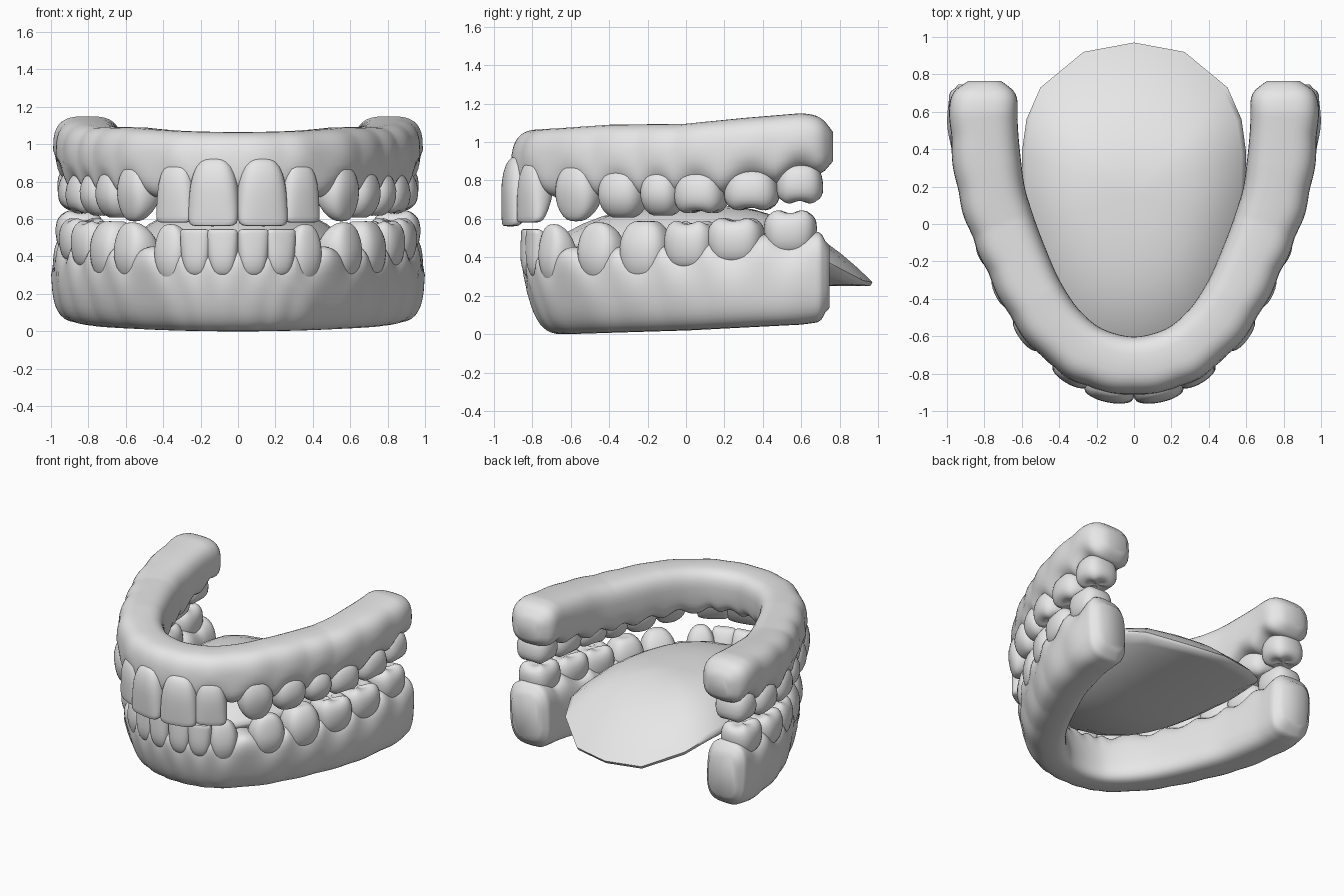
import bpy, bmesh, math
from mathutils import Vector

if "Cube" in bpy.data.objects:
    bpy.data.objects.remove(bpy.data.objects["Cube"])

grey = bpy.data.materials.new("light_grey")
grey.diffuse_color = (0.8, 0.8, 0.8, 1)
grey.use_nodes = True
grey.node_tree.nodes["Principled BSDF"].inputs["Base Color"].default_value = grey.diffuse_color


def interp(table, v):
    """Linear lookup in a sorted list of (key, value)."""
    if v <= table[0][0]:
        return table[0][1]
    for (a, p), (b, q) in zip(table, table[1:]):
        if v <= b:
            return p + (q - p) * (v - a) / (b - a)
    return table[-1][1]


def spow(v, e):
    return math.copysign(abs(v) ** e, v)


def loft(name, rings, start=None, end=None, subsurf=0, angle=60):
    """Skin closed rings of points; ends close on a centre point or an n-gon."""
    bm = bmesh.new()
    vs = [[bm.verts.new(p) for p in r] for r in rings]
    n = len(vs[0])
    for a, b in zip(vs, vs[1:]):
        for i in range(n):
            j = (i + 1) % n
            bm.faces.new((a[i], a[j], b[j], b[i]))
    for ring, tip in ((vs[0], start), (vs[-1], end)):
        if tip is None:
            bm.faces.new(ring)
        else:
            c = bm.verts.new(tip)
            for i in range(n):
                bm.faces.new((ring[i], ring[(i + 1) % n], c))
    bmesh.ops.recalc_face_normals(bm, faces=bm.faces[:])
    me = bpy.data.meshes.new(name)
    bm.to_mesh(me)
    bm.free()
    me.materials.append(grey)
    ob = bpy.data.objects.new(name, me)
    bpy.context.collection.objects.link(ob)
    if subsurf:
        m = ob.modifiers.new("smooth", 'SUBSURF')
        m.levels = m.render_levels = subsurf
    bpy.ops.object.select_all(action='DESELECT')
    ob.select_set(True)
    bpy.context.view_layer.objects.active = ob
    bpy.ops.object.shade_smooth_by_angle(angle=math.radians(angle))
    return ob


def arch_path(half, steps=12):
    """Smooth horseshoe from right back round the front to left back."""
    pts = [Vector(p) for p in half] + [Vector((-x, y)) for x, y in half[-2::-1]]
    pts = [pts[0] * 2 - pts[1]] + pts + [pts[-1] * 2 - pts[-2]]
    out = []
    for i in range(1, len(pts) - 2):
        a, b, c, d = pts[i - 1:i + 3]
        for k in range(steps):
            t = k / steps
            out.append(0.5 * (2 * b + (c - a) * t + (2 * a - 5 * b + 4 * c - d) * t * t
                              + (3 * b - a - 3 * c + d) * t ** 3))
    out.append(pts[-2])
    normals = []
    for i in range(len(out)):
        t = (out[min(i + 1, len(out) - 1)] - out[max(i - 1, 0)]).normalized()
        normals.append(Vector((-t.y, t.x)))
    return out, normals


# crown profiles: (height 0 root .. 1 tip, width, depth), centre height, cusp depth
CROWN = {
    'incisor': ([(0, .4, .4), (.1, .72, .75), (.35, .95, 1), (.65, 1, .85), (.93, 1, .55), (1, .9, .35)], 1, 0),
    'canine': ([(0, .35, .4), (.12, .7, .75), (.4, .98, 1), (.65, .98, .85), (.86, .75, .6), (.98, .4, .3)], 1.0, 0),
    'premolar': ([(0, .5, .5), (.15, .84, .85), (.45, 1, 1), (.7, .96, .93), (.9, .74, .68), (1, .42, .4)], .95, 0),
    'molar': ([(0, .6, .6), (.15, .88, .88), (.45, 1, 1), (.72, 1, .96), (.93, .85, .8), (.99, .6, .55),
               (.94, .3, .3)], .88, .09),
}


def tooth(name, kind, outer, nrm, width, depth, z_root, z_tip):
    prof, mid, cusp = CROWN[kind]
    tan = Vector((-nrm.y, nrm.x))
    width, dz = width * 1.05, (z_tip - z_root) * 1.03
    keep = {'incisor': .8, 'canine': .4}.get(kind, 0)
    rings, n = [], 16
    for h, w, d in prof:
        c = outer - nrm * depth / 2
        if h > .5:
            c = c + nrm * keep * (1 - d) * depth / 2
        ring = []
        for k in range(n):
            a = 2 * math.pi * k / n
            p = c + tan * width / 2 * w * spow(math.cos(a), .75) + nrm * depth / 2 * d * spow(math.sin(a), .75)
            drop = cusp * abs(math.cos(2 * a)) if h > .85 else 0
            ring.append((p.x, p.y, z_root + dz * (h - drop)))
        rings.append(ring)
    loft(name, rings, (*(outer - nrm * depth / 2), z_root), (*c, z_root + dz * mid), subsurf=1, angle=80)


def build_arch(jaw, half, hw_tab, bot_tab, top_tab, tilt_tab, teeth, margin, end_r, end_min, square):
    path, nrm = arch_path(half)
    count = len(path)
    spots = []
    # teeth: found on the right half of the arch, then mirrored
    for name, kind, axis, pos, e, w, d, zr, zt in teeth:
        def outer(i):
            return path[i] + nrm[i] * (interp(hw_tab, path[i].y) + e)
        i = min(range(count // 2 + 1), key=lambda k: abs(outer(k)[axis] - pos))
        o, q = outer(i), nrm[i]
        tooth(f"{jaw}_{name}_right", kind, o, q, w, d, zr, zt)
        tooth(f"{jaw}_{name}_left", kind, Vector((-o.x, o.y)), Vector((-q.x, q.y)), w, d, zr, zt)
        spots.append((o, w))
        spots.append((Vector((-o.x, o.y)), w))
    # gum: rounded section swept along the arch, scalloped round each tooth
    rings = []
    dist = [0]
    for a, b in zip(path, path[1:]):
        dist.append(dist[-1] + (b - a).length)
    for i in range(count):
        p, q = path[i], nrm[i]
        hw, z0, z1, tilt = (interp(t, p.y) for t in (hw_tab, bot_tab, top_tab, tilt_tab))
        bump = max(math.exp(-((p + q * hw - o).length / (w * .42)) ** 2) for o, w in spots)
        d = min(dist[i], dist[-1] - dist[i])
        s = 1
        if d < end_r:
            s = max(end_min, (1 - (1 - d / end_r) ** 2.5) ** .4)
        mid, hh = (z0 + z1) / 2, (z1 - z0) / 2 * s
        ring = []
        for k in range(36):
            a = 2 * math.pi * k / 36
            cu, sz = spow(math.cos(a), square), spow(math.sin(a), square)
            z = mid + hh * sz
            edge = max(0, sz * margin)
            z -= margin * .06 * bump * edge
            u = hw * s * cu + tilt * (z - mid)
            if cu > 0:
                u += .012 * (bump - .5) * (1 - edge) - .045 * bump * edge
            ring.append((p.x + q.x * u, p.y + q.y * u, z))
        rings.append(ring)
    loft(f"{jaw}_gum", rings, angle=85)


# upper jaw
build_arch(
    "upper",
    [(.80, .765), (.80, .5), (.765, .2), (.705, 0), (.625, -.2), (.53, -.4), (.405, -.575), (.235, -.705), (0, -.76)],
    [(-.76, .155), (-.3, .165), (.3, .18)],
    [(-.76, .71), (-.2, .69), (.2, .71), (.55, .78), (.76, .82)],
    [(-.76, 1.065), (-.4, 1.09), (0, 1.095), (.3, 1.125), (.6, 1.15), (.76, 1.13)],
    [(-.76, -.08), (0, 0)],
    [("central_incisor", 'incisor', 0, .135, .057, .265, .18, .925, .572),
     ("lateral_incisor", 'incisor', 0, .36, .034, .22, .17, .905, .59),
     ("canine", 'canine', 1, -.61, .03, .25, .22, .91, .595),
     ("first_premolar", 'premolar', 1, -.38, .022, .25, .26, .87, .61),
     ("second_premolar", 'premolar', 1, -.175, .018, .215, .27, .86, .62),
     ("first_molar", 'molar', 1, .045, .012, .265, .28, .85, .625),
     ("second_molar", 'molar', 1, .315, .002, .28, .29, .86, .64),
     ("third_molar", 'molar', 1, .585, -.01, .24, .28, .89, .675)],
    -1, .13, .5, .66)

# lower jaw
build_arch(
    "lower",
    [(.825, .745), (.825, .5), (.77, .2), (.695, 0), (.605, -.2), (.50, -.385), (.36, -.55), (.20, -.655), (0, -.69)],
    [(-.68, .14), (-.2, .15), (.3, .165)],
    [(-.68, .0), (0, .02), (.6, .05), (.75, .07)],
    [(-.68, .45), (-.3, .47), (0, .49), (.3, .52), (.6, .56), (.75, .53)],
    [(-.68, .28), (0, .15), (.5, .05)],
    [("central_incisor", 'incisor', 0, .083, .038, .165, .14, .29, .54),
     ("lateral_incisor", 'incisor', 0, .245, .036, .165, .14, .29, .54),
     ("canine", 'canine', 0, .405, .036, .20, .20, .25, .565),
     ("first_premolar", 'canine', 1, -.50, .034, .25, .24, .26, .575),
     ("second_premolar", 'premolar', 1, -.27, .03, .265, .25, .27, .585),
     ("first_molar", 'molar', 1, -.03, .022, .27, .27, .33, .595),
     ("second_molar", 'molar', 1, .24, .01, .29, .28, .36, .61),
     ("third_molar", 'molar', 1, .53, -.012, .27, .27, .41, .65)],
    1, .07, .72, .62)

# tongue: domed top, raised side rims and a sagging underside
outline = [(0, .97), (.27, .92), (.50, .73), (.575, .56), (.60, .38), (.595, .18), (.575, 0),
           (.53, -.2), (.46, -.38), (.36, -.54), (.2, -.66), (0, -.71)]
outline += [(-x, y) for x, y in outline[-2:0:-1]]
rim_tab = [(-.71, .47), (.2, .47), (.56, .44), (.73, .38), (.92, .28), (.97, .27)]
cy = .15


def tongue_ring(r, top):
    ring = []
    for x, y in outline:
        rim = interp(rim_tab, y)
        back = max(0, (y - cy) / math.hypot(x, y - cy))
        if top:
            z = rim + (.67 - rim) * (1 - r ** (2.1 + 1.2 * (1 - back)))
        else:
            z = rim - .02 + (.27 - rim) * (1 - r ** 3)
        ring.append((x * r, cy + (y - cy) * r, z))
    return ring


steps = (.12, .25, .4, .55, .68, .8, .9, .96, 1)
rings = [tongue_ring(r, True) for r in steps] + [tongue_ring(r, False) for r in (.985, .9, .75, .5, .25)]
loft("tongue", rings, (0, cy, .67), (0, cy, .25), angle=70)
